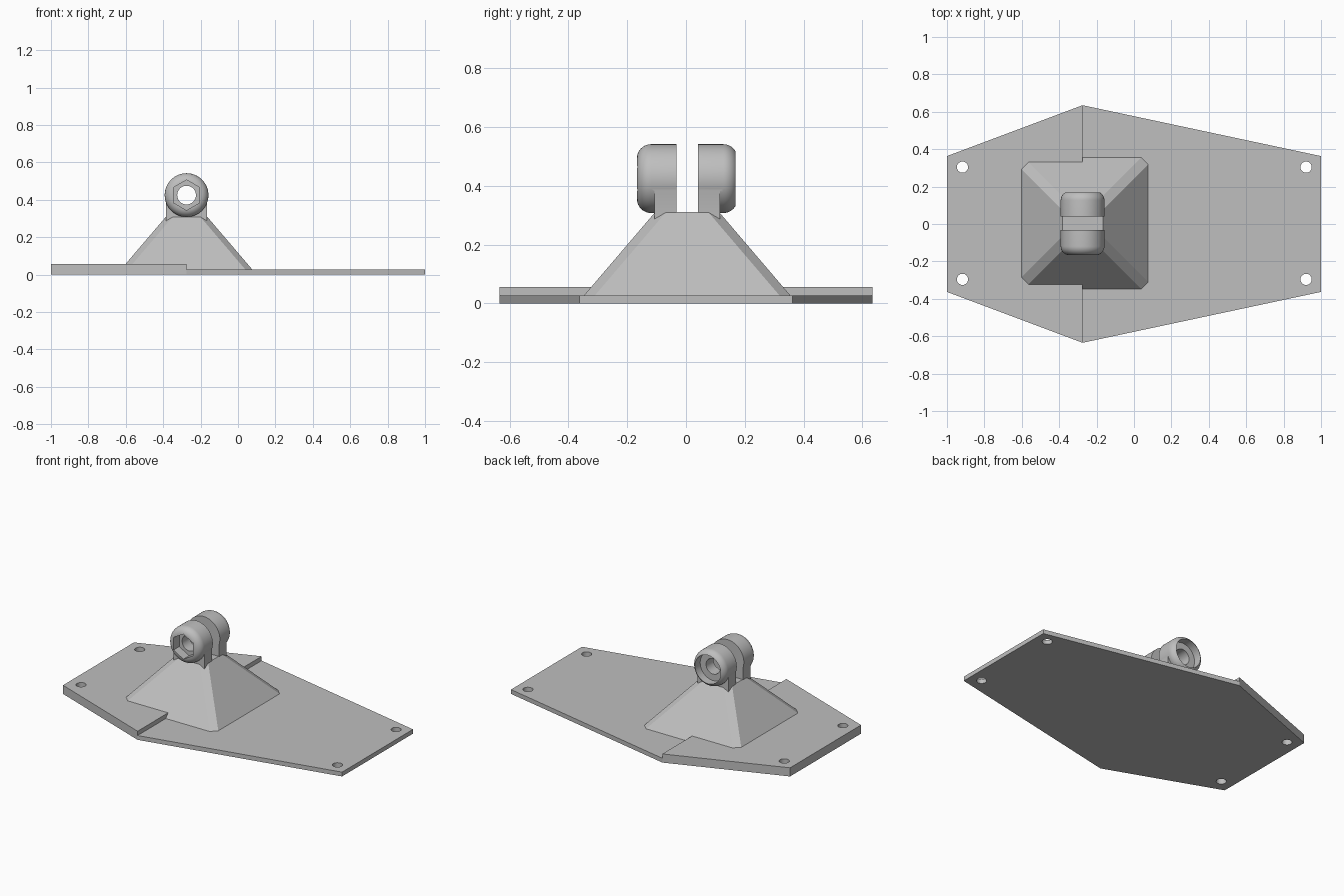
import bpy, bmesh, math
from mathutils import Matrix, Vector

cube = bpy.data.objects.get("Cube")
if cube:
    bpy.data.objects.remove(cube, do_unlink=True)

GREY = (0.52, 0.52, 0.52, 1)
mat = bpy.data.materials.new("plain grey")
mat.use_nodes = True
mat.diffuse_color = GREY
mat.node_tree.nodes["Principled BSDF"].inputs["Base Color"].default_value = GREY

CX, CY = -0.275, 0.004          # centre of the mount
AXIS_Z, RADIUS = 0.425, 0.117   # pivot height and knuckle radius
THIN, THICK = 0.028, 0.056      # plate thicknesses


def finish(name, bm):
    bmesh.ops.recalc_face_normals(bm, faces=bm.faces)
    mesh = bpy.data.meshes.new(name)
    bm.to_mesh(mesh)
    bm.free()
    mesh.materials.append(mat)
    obj = bpy.data.objects.new(name, mesh)
    bpy.context.collection.objects.link(obj)
    return obj


def loft(name, rings):
    """Closed solid through rings of equal point count."""
    bm = bmesh.new()
    loops = [[bm.verts.new(p) for p in ring] for ring in rings]
    n = len(loops[0])
    for a, b in zip(loops, loops[1:]):
        for i in range(n):
            j = (i + 1) % n
            bm.faces.new((a[i], a[j], b[j], b[i]))
    bm.faces.new(loops[0])
    bm.faces.new(loops[-1])
    return finish(name, bm)


def box(name, lo, hi):
    bm = bmesh.new()
    lo, hi = Vector(lo), Vector(hi)
    bmesh.ops.create_cube(bm, size=1, matrix=Matrix.Translation((lo + hi) / 2)
                          @ Matrix.Diagonal((*(hi - lo), 1)))
    return finish(name, bm)


def ring_y(r, y, n):
    """Ring around the pivot axis, with a corner at the top."""
    return [(CX + r * math.sin(2 * math.pi * i / n), y,
             AXIS_Z + r * math.cos(2 * math.pi * i / n)) for i in range(n)]


def rod(name, r, y0, y1, n):
    return loft(name, [ring_y(r, y0, n), ring_y(r, y1, n)])


def combine(obj, other, operation):
    mod = obj.modifiers.new(operation.lower(), 'BOOLEAN')
    mod.operation, mod.object, mod.solver = operation, other, 'EXACT'
    bpy.context.view_layer.objects.active = obj
    bpy.ops.object.modifier_apply(modifier=mod.name)
    bpy.data.objects.remove(other, do_unlink=True)


# Six-sided base plate, stepped down on its longer half
outline = [(-1, -0.363), (CX, -0.635), (1, -0.363),
           (1, 0.363), (CX, 0.635), (-1, 0.363)]
plate = loft("base_plate", [[(x, y, z) for x, y in outline] for z in (0, THICK)])
combine(plate, box("step_cutter", (CX, -1, THIN), (2, 1, 1)), 'DIFFERENCE')

# Screw holes in the plate corners
for x in (-0.917, 0.92):
    for y in (-0.3, 0.3):
        circle = [(x + 0.03 * math.cos(math.pi * i / 16),
                   y + CY + 0.03 * math.sin(math.pi * i / 16)) for i in range(32)]
        hole = loft("hole_cutter", [[(*p, z) for p in circle] for z in (-0.1, 0.1)])
        combine(plate, hole, 'DIFFERENCE')


# Tapered pedestal with bevelled corners
def bevelled_square(h, z, c=0.037):
    k = h - c
    pts = [(h, -k), (h, k), (k, h), (-k, h), (-h, k), (-h, -k), (-k, -h), (k, -h)]
    return [(CX + x, CY + y, z) for x, y in pts]


loft("pedestal", [bevelled_square(0.366, 0.01), bevelled_square(0.108, 0.312)])

# Two pivot lugs: rounded knuckle on a neck, bored and recessed
FILLET = 0.048
for name, side, sides, recess in (("front_lug", -1, 6, 0.081),
                                  ("back_lug", 1, 64, 0.092)):
    inner, outer = CY + side * 0.036, CY + side * 0.171
    profile = [(RADIUS, inner)]
    for i in range(11):
        a = math.pi / 2 * i / 10
        profile.append((RADIUS - FILLET * (1 - math.cos(a)),
                        outer - side * FILLET * (1 - math.sin(a))))
    lug = loft(name, [ring_y(r, y, 64) for r, y in profile])
    ys = sorted((inner, CY + side * 0.112))
    neck = box("neck", (CX - 0.11, ys[0], 0.24), (CX + 0.11, ys[1], AXIS_Z - 0.02))
    combine(lug, neck, 'UNION')
    combine(lug, rod("bore_cutter", 0.05, -0.5, 0.5, 48), 'DIFFERENCE')
    pocket = rod("pocket_cutter", recess, CY + side * 0.112, side * 0.5, sides)
    combine(lug, pocket, 'DIFFERENCE')

# Smooth round surfaces, keep crisp edges
for obj in bpy.context.scene.objects:
    obj.select_set(obj.type == 'MESH')
bpy.ops.object.shade_smooth_by_angle(angle=math.radians(30))
